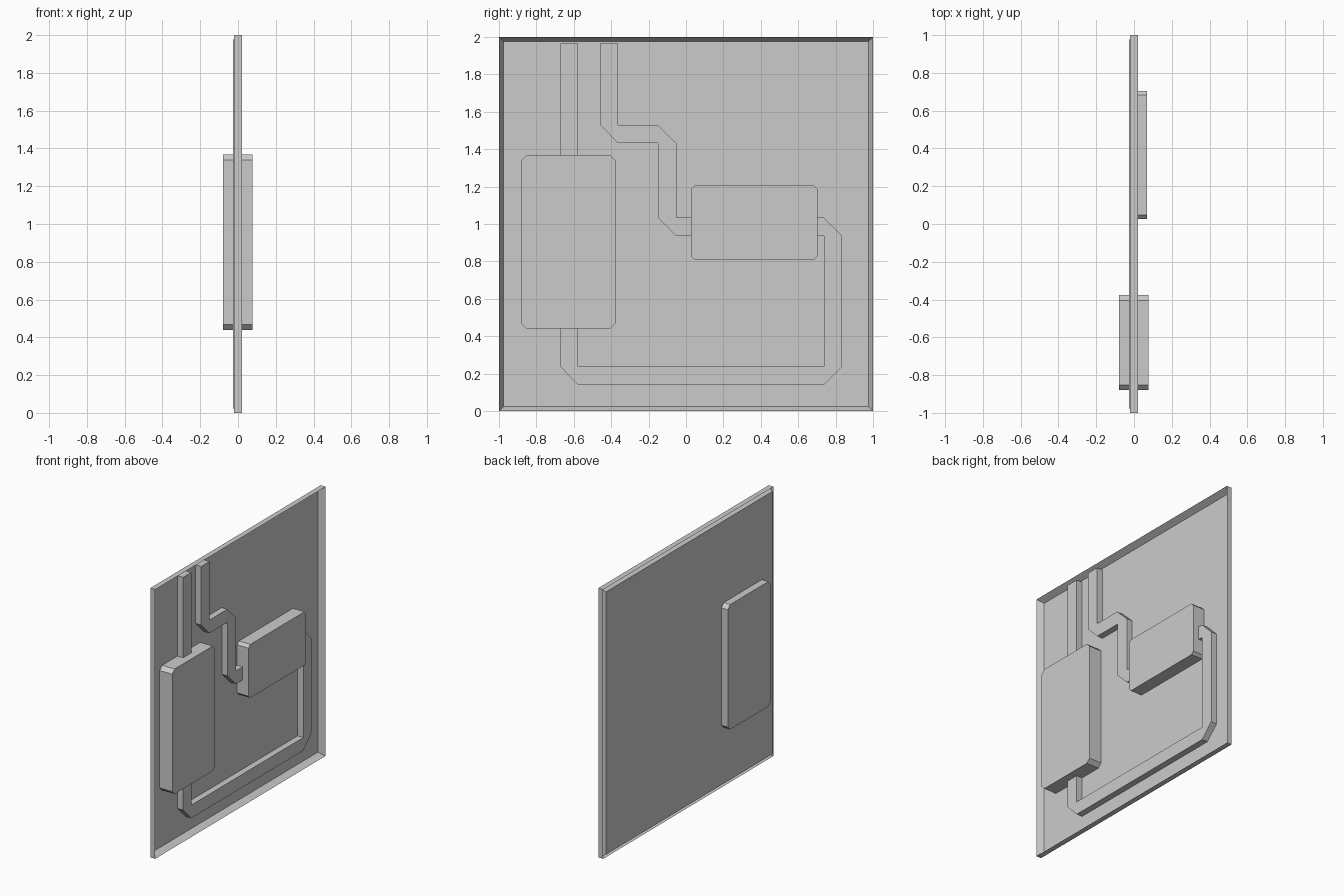
import bpy, bmesh

if "Cube" in bpy.data.objects:
    bpy.data.objects.remove(bpy.data.objects["Cube"])

FRONT, BACK = 0.02, -0.027   # frame face and recessed panel face


def finish(name, bm):
    mesh = bpy.data.meshes.new(name)
    bm.to_mesh(mesh)
    bm.free()
    obj = bpy.data.objects.new(name, mesh)
    bpy.context.collection.objects.link(obj)
    return obj


def prism(name, outline, x0, x1):
    """Extrude a (y, z) outline along x."""
    bm = bmesh.new()
    face = bm.faces.new([bm.verts.new((x0, y, z)) for y, z in outline])
    ext = bmesh.ops.extrude_face_region(bm, geom=[face], use_keep_orig=True)
    verts = [v for v in ext["geom"] if isinstance(v, bmesh.types.BMVert)]
    bmesh.ops.translate(bm, verts=verts, vec=(x1 - x0, 0, 0))
    bmesh.ops.recalc_face_normals(bm, faces=bm.faces)
    return finish(name, bm)


def chamfered(y0, y1, z0, z1, c):
    """Rectangle outline with cut corners."""
    return [(y0 + c, z0), (y1 - c, z0), (y1, z0 + c), (y1, z1 - c),
            (y1 - c, z1), (y0 + c, z1), (y0, z1 - c), (y0, z0 + c)]


# Panel: open-backed rim with the inner face pushed through to the rear
bm = bmesh.new()
bmesh.ops.create_cube(bm, size=1)
for v in bm.verts:
    v.co = (v.co.x * 2 * FRONT, v.co.y * 2, v.co.z * 2 + 1)
front = max(bm.faces, key=lambda f: f.calc_center_median().x)
rear = min(bm.faces, key=lambda f: f.calc_center_median().x)
bmesh.ops.inset_region(bm, faces=[front], thickness=0.035)
for v in front.verts:
    v.co.x = BACK
bmesh.ops.delete(bm, geom=[rear], context='FACES_ONLY')
finish("framed_panel", bm)

# Boxes
prism("large_box", chamfered(-0.88, -0.377, 0.44, 1.368, 0.028), -0.08, 0.076)
prism("small_box", chamfered(0.027, 0.703, 0.808, 1.205, 0.02), -0.026, 0.068)

# Raised ducts, flush with the rim
ducts = {
    "upper_duct": [(-0.672, 1.36), (-0.577, 1.36), (-0.577, 1.965), (-0.672, 1.965)],
    "stepped_duct": [
        (-0.46, 1.965), (-0.46, 1.53), (-0.363, 1.432), (-0.15, 1.432),
        (-0.15, 1.034), (-0.052, 0.936), (0.03, 0.936), (0.03, 1.034),
        (-0.052, 1.034), (-0.052, 1.432), (-0.153, 1.53), (-0.363, 1.53),
        (-0.363, 1.965)],
    "lower_duct": [
        (0.70, 1.034), (0.738, 1.034), (0.835, 0.936), (0.835, 0.237),
        (0.738, 0.14), (-0.577, 0.14), (-0.672, 0.237), (-0.672, 0.45),
        (-0.577, 0.45), (-0.577, 0.237), (0.738, 0.237), (0.738, 0.936),
        (0.70, 0.936)],
}
for name, outline in ducts.items():
    prism(name, outline, BACK + 0.0005, FRONT)
